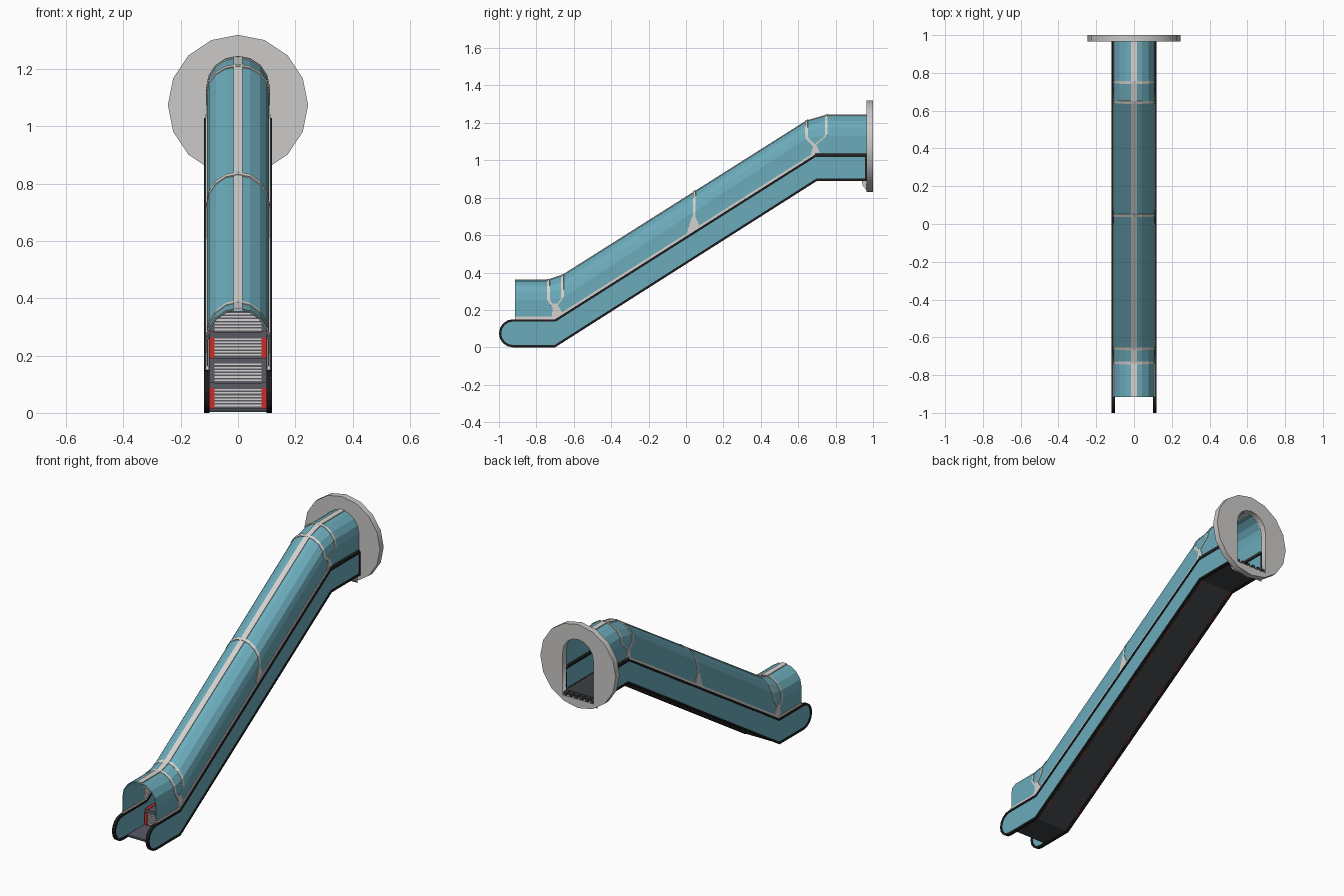
import bpy, bmesh, math
from mathutils import Vector

if "Cube" in bpy.data.objects:
    bpy.data.objects.remove(bpy.data.objects["Cube"])


def mat(name, r, g, b):
    m = bpy.data.materials.new(name)
    m.diffuse_color = (r, g, b, 1)
    m.use_nodes = True
    m.node_tree.nodes["Principled BSDF"].inputs["Base Color"].default_value = m.diffuse_color
    return m


TEAL = mat("teal glass", 0.15, 0.41, 0.50)
GREY = mat("light grey trim", 0.66, 0.64, 0.61)
WALL = mat("wall grey", 0.60, 0.585, 0.57)
BLACK = mat("black rubber", 0.012, 0.012, 0.014)
DARK = mat("charcoal", 0.045, 0.05, 0.055)
STEP = mat("step grey", 0.10, 0.10, 0.13)
RED = mat("red edge", 0.60, 0.025, 0.02)


def finish(name, bm, m, solid=0, recalc=True):
    if recalc:
        bmesh.ops.recalc_face_normals(bm, faces=bm.faces)
    me = bpy.data.meshes.new(name)
    bm.to_mesh(me)
    bm.free()
    me.materials.append(m)
    ob = bpy.data.objects.new(name, me)
    bpy.context.collection.objects.link(ob)
    if solid:
        mod = ob.modifiers.new("thickness", 'SOLIDIFY')
        mod.thickness = solid
        mod.offset = 0
    return ob


def add_prism(bm, pts, x0, x1):
    """Extrude a (y, z) polygon from x0 to x1."""
    a = [bm.verts.new((x0, y, z)) for y, z in pts]
    b = [bm.verts.new((x1, y, z)) for y, z in pts]
    bm.faces.new(a)
    bm.faces.new(b[::-1])
    for i in range(len(pts)):
        j = (i + 1) % len(pts)
        bm.faces.new((a[i], b[i], b[j], a[j]))


def prisms(name, m, polys, x0, x1, mirror=False):
    bm = bmesh.new()
    for p in polys:
        add_prism(bm, p, x0, x1)
        if mirror:
            add_prism(bm, p, -x0, -x1)
    return finish(name, bm, m)


def rect(y0, y1, z0, z1):
    return [(y0, z0), (y1, z0), (y1, z1), (y0, z1)]


def band(path, lo, hi):
    """Strip polygon following a path between two vertical offsets."""
    return [(y, z + lo) for y, z in path] + [(y, z + hi) for y, z in path[::-1]]


def inset(poly, d):
    out = []
    n = len(poly)
    for i in range(n):
        p, q, r = (Vector(poly[k % n]) for k in (i - 1, i, i + 1))
        e1, e2 = (q - p).normalized(), (r - q).normalized()
        n1, n2 = Vector((-e1.y, e1.x)), Vector((-e2.y, e2.x))
        mit = (n1 + n2).normalized()
        out.append(tuple(q + mit * (d / mit.dot(n1))))
    return out


# Side balustrades: teal panels with a black rail all around
outline = [(0.97, 1.03), (0.69, 1.03), (-0.70, 0.15)]
outline += [(-0.925 + 0.075 * math.cos(a), 0.075 + 0.075 * math.sin(a))
            for a in (math.radians(90 + 22.5 * i) for i in range(9))]
outline += [(-0.70, 0.0), (0.70, 0.89), (0.97, 0.89)]
inner = inset(outline, 0.012)
prisms("balustrade_panels", TEAL, [inset(outline, 0.004)], 0.105, 0.114, True)

bm = bmesh.new()
for s in (-1, 1):
    loops = [[bm.verts.new((s * x, y, z)) for y, z in pts]
             for x, pts in ((0.10, outline), (0.118, outline), (0.118, inner), (0.10, inner))]
    for k in range(4):
        A, B = loops[k], loops[(k + 1) % 4]
        for i in range(len(A)):
            j = (i + 1) % len(A)
            bm.faces.new((A[i], A[j], B[j], B[i]))
finish("balustrade_rails", bm, BLACK)

# Sill between the balustrades and the canopy
prisms("canopy_sills", GREY, [band([(-0.915, 0.15), (-0.70, 0.15), (0.69, 1.03)], 0, 0.014)],
       0.102, 0.113, True)
prisms("upper_sills", DARK, [rect(0.69, 0.97, 1.025, 1.04)], 0.102, 0.114, True)

# Arched canopy: (x, height fraction) section swept through stations
R = 0.107
SECTION = [(1, 0), (1, 0.25)]
SECTION += [(math.cos(math.pi * i / 8), 0.49 + 0.51 * math.sin(math.pi * i / 8)) for i in range(9)]
SECTION += [(-1, 0.25), (-1, 0)]


def canopy(name, m, stations, radius, rise, solid):
    """Each station is (y bottom, z bottom, y top, z top)."""
    bm = bmesh.new()
    rows = []
    for yb, zb, yt, zt in stations:
        row = []
        for x, h in SECTION:
            t = min(1, max(0, (h - 0.25) / 0.24))
            row.append(bm.verts.new((x * radius, yb + (yt - yb) * t, zb + (zt + rise - zb) * h)))
        rows.append(row)
    for a, b in zip(rows, rows[1:]):
        for i in range(len(a) - 1):
            quad = [a[i], a[i + 1], b[i + 1], b[i]]
            if len({tuple(round(c, 5) for c in v.co) for v in quad}) == 4:
                bm.faces.new(quad)
            elif (quad[1].co - quad[2].co).length > 1e-4:
                bm.faces.new((quad[0], quad[1], quad[2]))
            elif (quad[0].co - quad[3].co).length > 1e-4:
                bm.faces.new((quad[0], quad[1], quad[3]))
    bmesh.ops.remove_doubles(bm, verts=bm.verts, dist=1e-5)
    return finish(name, bm, m, solid, recalc=False)


LOW_A, LOW_B = (-0.70, 0.15, -0.735, 0.36), (-0.70, 0.15, -0.66, 0.385)
TOP_A, TOP_B = (0.69, 1.03, 0.645, 1.21), (0.69, 1.03, 0.75, 1.24)
MID = (0.04, 0.615, 0.045, 0.833)
canopy("canopy_tube", TEAL,
       [(-0.915, 0.15, -0.915, 0.36), LOW_A, LOW_B, TOP_A, TOP_B, (0.97, 1.03, 0.97, 1.24)],
       R, 0, 0.004)

# Ribs over the canopy joints
for name, (yb, zb, yt, zt), slope in (("lower_rib_front", LOW_A, 0.2), ("lower_rib_back", LOW_B, 0.5),
                                      ("middle_rib", MID, 0.635), ("upper_rib_front", TOP_A, 0.5),
                                      ("upper_rib_back", TOP_B, 0.2)):
    d = 0.007
    canopy(name, GREY, [(yb + s * d, zb + s * d * slope, yt + s * d, zt + s * d * slope)
                        for s in (-1, 1)], R + 0.001, 0.002, 0.007)

# Triangular feet of the ribs
feet = [[(0.0, 0.595), (0.075, 0.64), (0.05, 0.70), (0.032, 0.70)],
        [(-0.72, 0.155), (-0.66, 0.185), (-0.692, 0.235), (-0.708, 0.235)],
        [(0.665, 1.025), (0.715, 1.04), (0.697, 1.085), (0.683, 1.085)]]
prisms("rib_feet", GREY, feet, 0.104, 0.1115, True)

# Ridge strip along the top
ridge = [(-0.915, 0.36), (-0.735, 0.36), (-0.66, 0.385), (0.645, 1.21), (0.75, 1.24), (0.97, 1.24)]
prisms("ridge_strip", GREY, [band(ridge, -0.006, 0.004)], -0.016, 0.016)

# Stairs with landings, on a charcoal underside
N, RISE, RUN, Y0, Z0 = 10, 0.0885, 0.142, -0.72, 0.015
under = [(-0.88, 0.003), (-0.70, 0.003), (0.70, 0.893), (0.97, 0.893)]
prisms("underside", DARK, [band(under, 0, 0.008)], -0.101, 0.101)
stair = [(-0.88, Z0)]
for k in range(N):
    stair += [(Y0 + k * RUN, Z0 + k * RISE), (Y0 + k * RUN, Z0 + (k + 1) * RISE)]
stair += [(0.97, Z0 + N * RISE)]
prisms("stairs", STEP, [stair + [(y, z + 0.004) for y, z in under[::-1]]], -0.1, 0.1)

# Light bars on each riser and red edges on every other step
bars, reds = [], []
for k in range(N):
    y, z = Y0 + k * RUN, Z0 + k * RISE
    bars += [rect(y - 0.003, y + 0.001, z + 0.008 + 0.011 * i, z + 0.0135 + 0.011 * i)
             for i in range(6)]
    if k % 2 == 0:
        reds += [rect(y - 0.005, y + 0.001, z, z + 0.072),
                 rect(y, y + RUN * 0.95, z + RISE - 0.001, z + RISE + 0.003)]
prisms("riser_bars", GREY, bars, -0.082, 0.082)
prisms("red_step_edges", RED, reds, 0.082, 0.0995, True)
marks = []
for k in range(N):
    y = -0.62 + k * RUN
    z = 0.003 + (y + 0.70) * 0.6357
    marks.append(band([(y, z), (y + 0.045, z + 0.0286)], -0.003, 0.004))
prisms("red_underside_marks", RED, marks, 0.095, 0.1, True)

# Round wall flange with an arched doorway
cu = bpy.data.curves.new("wall_flange", 'CURVE')
cu.dimensions = '2D'
cu.fill_mode = 'BOTH'
cu.extrude = 0.0175
disc = [(0.245 * math.sin(math.pi * i / 8), 1.075 + 0.245 * math.cos(math.pi * i / 8))
        for i in range(16)]
door = [(0.1, 0.88)] + [(0.1 * math.cos(math.pi * i / 8), 1.13 + 0.102 * math.sin(math.pi * i / 8))
                        for i in range(9)] + [(-0.1, 0.88)]
for pts in (disc, door):
    sp = cu.splines.new('POLY')
    sp.points.add(len(pts) - 1)
    for p, (x, z) in zip(sp.points, pts):
        p.co = (x, z, 0, 1)
    sp.use_cyclic_u = True
flange = bpy.data.objects.new("wall_flange", cu)
bpy.context.collection.objects.link(flange)
flange.rotation_euler = (math.pi / 2, 0, 0)
flange.location = (0, 0.9825, 0)
cu.materials.append(WALL)
bpy.context.view_layer.objects.active = flange
flange.select_set(True)
bpy.ops.object.convert(target='MESH')

# Threshold under the doorway and its comb teeth
prisms("threshold", WALL, [[(0.965, 0.84), (0.965, 0.893), (0.94, 0.893), (0.945, 0.865)]], -0.1, 0.1)
bm = bmesh.new()
for i in range(6):
    x = -0.0875 + 0.035 * i
    add_prism(bm, rect(0.96, 0.998, 0.875, 0.9), x - 0.009, x + 0.009)
finish("comb_teeth", bm, DARK)
